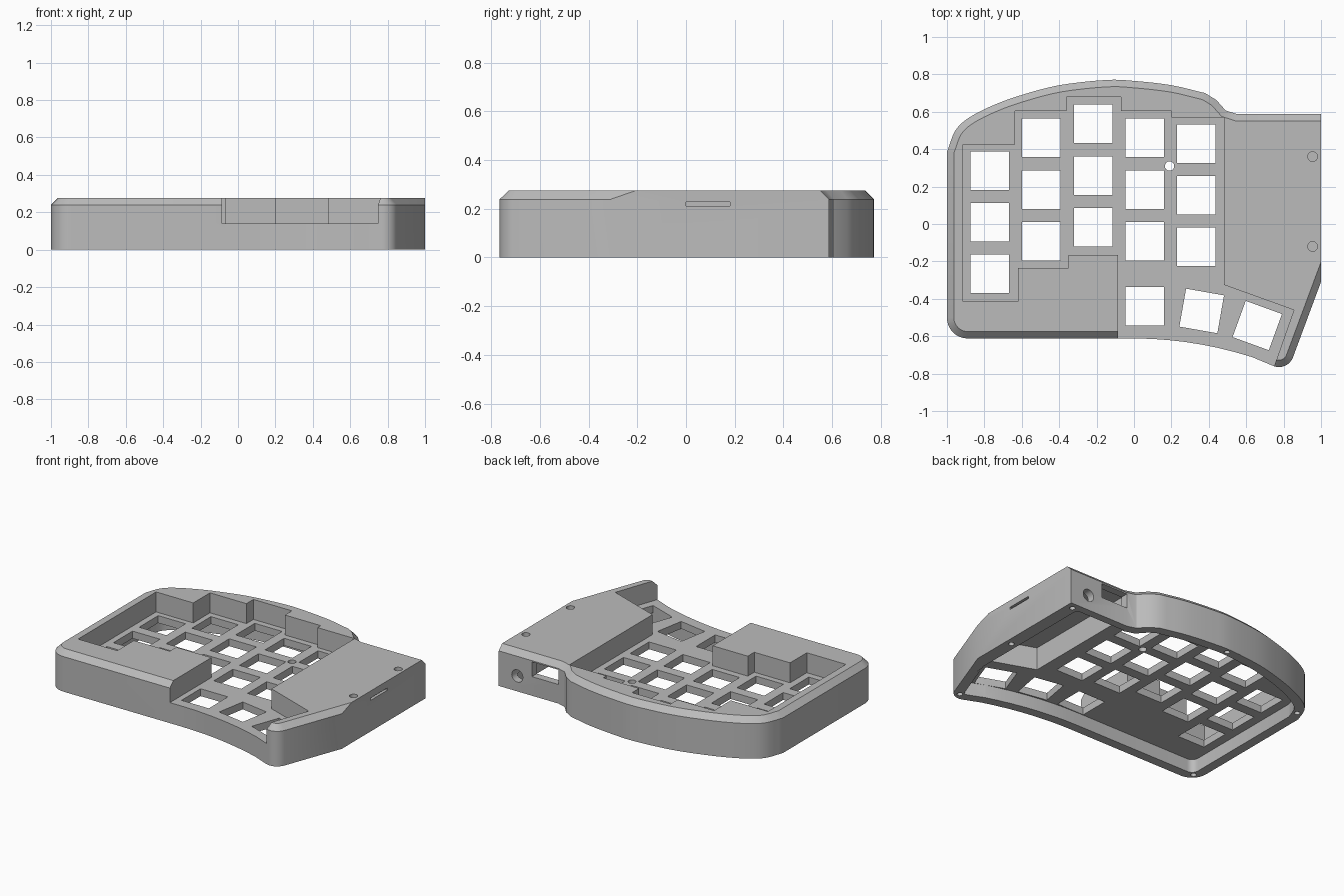
import bpy, bmesh, math
from mathutils import Vector, Matrix

if "Cube" in bpy.data.objects:
    bpy.data.objects.remove(bpy.data.objects["Cube"])

TOP, CHAMFER, FLOOR, CEILING = 0.276, 0.037, 0.14, 0.09


def arc(cx, cy, r, a0, a1, n=8):
    angles = [math.radians(a0 + (a1 - a0) * i / n) for i in range(n + 1)]
    return [(cx + r * math.cos(a), cy + r * math.sin(a)) for a in angles]


def smooth_path(points, n=4):
    """Catmull-Rom curve through the points."""
    p = [Vector(q) for q in points]
    p = [2 * p[0] - p[1]] + p + [2 * p[-1] - p[-2]]
    out = []
    for a, b, c, d in zip(p, p[1:], p[2:], p[3:]):
        for i in range(n):
            t = i / n
            out.append((2 * b + (c - a) * t + (2 * a - 5 * b + 4 * c - d) * t ** 2
                        + (3 * b - a - 3 * c + d) * t ** 3) / 2)
    return [tuple(q) for q in out] + [points[-1]]


def inset(points, dist):
    """Move a counter-clockwise outline inward."""
    out = []
    for i, q in enumerate(points):
        q = Vector(q)
        e1 = (q - Vector(points[i - 1])).normalized()
        e2 = (Vector(points[(i + 1) % len(points)]) - q).normalized()
        n1, n2 = Vector((-e1.y, e1.x)), Vector((-e2.y, e2.x))
        out.append(tuple(q + (n1 + n2) * dist / (1 + n1.dot(n2))))
    return out


def make_object(name, bm):
    bmesh.ops.recalc_face_normals(bm, faces=bm.faces)
    mesh = bpy.data.meshes.new(name)
    bm.to_mesh(mesh)
    bm.free()
    obj = bpy.data.objects.new(name, mesh)
    bpy.context.collection.objects.link(obj)
    return obj


def loft(name, rings, x_limit=None):
    """Join stacked (outline, height) rings, optionally trimmed flat at x_limit."""
    bm = bmesh.new()
    loops = [[bm.verts.new((x, y, z)) for x, y in pts] for pts, z in rings]
    for lo, hi in zip(loops, loops[1:]):
        for i in range(len(lo)):
            bm.faces.new((lo[i - 1], lo[i], hi[i], hi[i - 1]))
    bm.faces.new(loops[0][::-1])
    bm.faces.new(loops[-1])
    if x_limit is not None:
        bmesh.ops.bisect_plane(bm, geom=bm.verts[:] + bm.edges[:] + bm.faces[:],
                               plane_co=(x_limit, 0, 0), plane_no=(1, 0, 0), clear_outer=True)
        bmesh.ops.holes_fill(bm, edges=[e for e in bm.edges if e.is_boundary], sides=0)
    return make_object(name, bm)


def box(name, centre, size, turn=0):
    bm = bmesh.new()
    m = (Matrix.Translation(centre) @ Matrix.Rotation(math.radians(turn), 4, "Z")
         @ Matrix.Diagonal((*size, 1)))
    bmesh.ops.create_cube(bm, size=1, matrix=m)
    return make_object(name, bm)


def cylinder(name, centre, radius, depth, axis="Z"):
    bm = bmesh.new()
    m = Matrix.Translation(centre)
    if axis == "Y":
        m = m @ Matrix.Rotation(math.pi / 2, 4, "X")
    bmesh.ops.create_cone(bm, cap_ends=True, segments=24, radius1=radius, radius2=radius,
                          depth=depth, matrix=m)
    return make_object(name, bm)


# Outer outline, counter-clockwise; the right side is trimmed flat afterwards
front_curve = [(x, -0.612 - 0.25 * x * x) for x in [0.09 * i for i in range(8)]]
back_curve = smooth_path([(0.38, 0.70), (0.2, 0.742), (0, 0.765), (-0.15, 0.77), (-0.4, 0.742),
                          (-0.6, 0.69), (-0.75, 0.636), (-0.88, 0.57), (-0.955, 0.5), (-1, 0.385)])
outline = (arc(-0.89, -0.502, 0.11, 180, 270) + front_curve
           + arc(0.775, -0.685, 0.08, -110, -20)
           + [(1.1, -0.04), (1.1, 0.588), (0.55, 0.588), (0.49, 0.607), (0.44, 0.663)]
           + back_curve)

# Shell with chamfered top edge
case = loft("keyboard_case", [(outline, 0), (outline, TOP - CHAMFER),
                              (inset(outline, CHAMFER), TOP)], 1.0)
cutters = []

# Stepped recess for the keys, open at the front
recess = [(-0.085, -0.9), (0.70, -0.9), (0.855, -0.46), (0.48, -0.325), (0.48, 0.57),
          (0.20, 0.57), (0.20, 0.605), (-0.07, 0.605), (-0.07, 0.68), (-0.36, 0.68),
          (-0.36, 0.605), (-0.635, 0.605), (-0.635, 0.425), (-0.915, 0.425),
          (-0.915, -0.415), (-0.62, -0.415), (-0.62, -0.235), (-0.35, -0.235),
          (-0.35, -0.165), (-0.085, -0.165)]
cutters.append(loft("recess_cutter", [(recess, FLOOR), (recess, 0.5)]))

# Hollow underside and taller electronics bay
hollow = inset(outline, 0.065)
cutters.append(loft("hollow_cutter", [(hollow, -0.1), (hollow, CEILING)], 0.91))
bay = [(0.53, -0.30), (0.90, -0.433), (0.90, 0.535), (0.53, 0.535)]
cutters.append(loft("bay_cutter", [(bay, -0.15), (bay, 0.245)]))

# Key openings: straight columns, then the fanned thumb keys
columns = {-0.77: 0.285, -0.495: 0.46, -0.217: 0.535, 0.057: 0.46, 0.333: 0.43}
keys = [(x, y - 0.276 * row, 0) for x, y in columns.items() for row in range(3)]
keys += [(0.057, -0.44, 0), (0.362, -0.465, -10), (0.659, -0.543, -20)]
for x, y, turn in keys:
    cutters.append(box("key_cutter", (x, y, 0.11), (0.206, 0.206, 0.16), turn))

# Cable window, round socket and side switch slot
cutters.append(box("window_cutter", (0.65, 0.56, 0.18), (0.2, 0.12, 0.1)))
cutters.append(cylinder("socket_cutter", (0.86, 0.57, 0.105), 0.042, 0.14, "Y"))
cutters.append(box("slot_cutter", (0.96, 0.09, 0.22), (0.16, 0.18, 0.016)))

# Screw holes: through the plate, into the top, into the bottom rim
cutters.append(cylinder("plate_hole_cutter", (0.19, 0.31, 0.12), 0.025, 0.15))
for y in (0.36, -0.12):
    cutters.append(cylinder("top_hole_cutter", (0.955, y, TOP), 0.026, 0.1))
for x, y in [(0.95, 0.54), (0.955, -0.04), (0.80, -0.72), (-0.945, -0.555),
             (-0.945, 0.44), (-0.13, 0.738)]:
    cutters.append(cylinder("rim_hole_cutter", (x, y, 0), 0.018, 0.16))

# Cut everything, then drop the helpers
for c in cutters:
    c.hide_render = True
    mod = case.modifiers.new(c.name, "BOOLEAN")
    mod.operation, mod.solver, mod.object = "DIFFERENCE", "EXACT", c
bpy.context.view_layer.update()
depsgraph = bpy.context.evaluated_depsgraph_get()
result = bpy.data.meshes.new_from_object(case.evaluated_get(depsgraph))
case.modifiers.clear()
case.data = result
for c in cutters:
    bpy.data.objects.remove(c)

# Single grey plastic
grey = bpy.data.materials.new("grey_plastic")
grey.use_nodes = True
colour = (0.5, 0.5, 0.5, 1)
grey.diffuse_color = colour
grey.node_tree.nodes["Principled BSDF"].inputs["Base Color"].default_value = colour
case.data.materials.clear()
case.data.materials.append(grey)

bpy.ops.object.select_all(action="DESELECT")
case.select_set(True)
bpy.context.view_layer.objects.active = case
bpy.ops.object.shade_smooth_by_angle(angle=math.radians(25))
